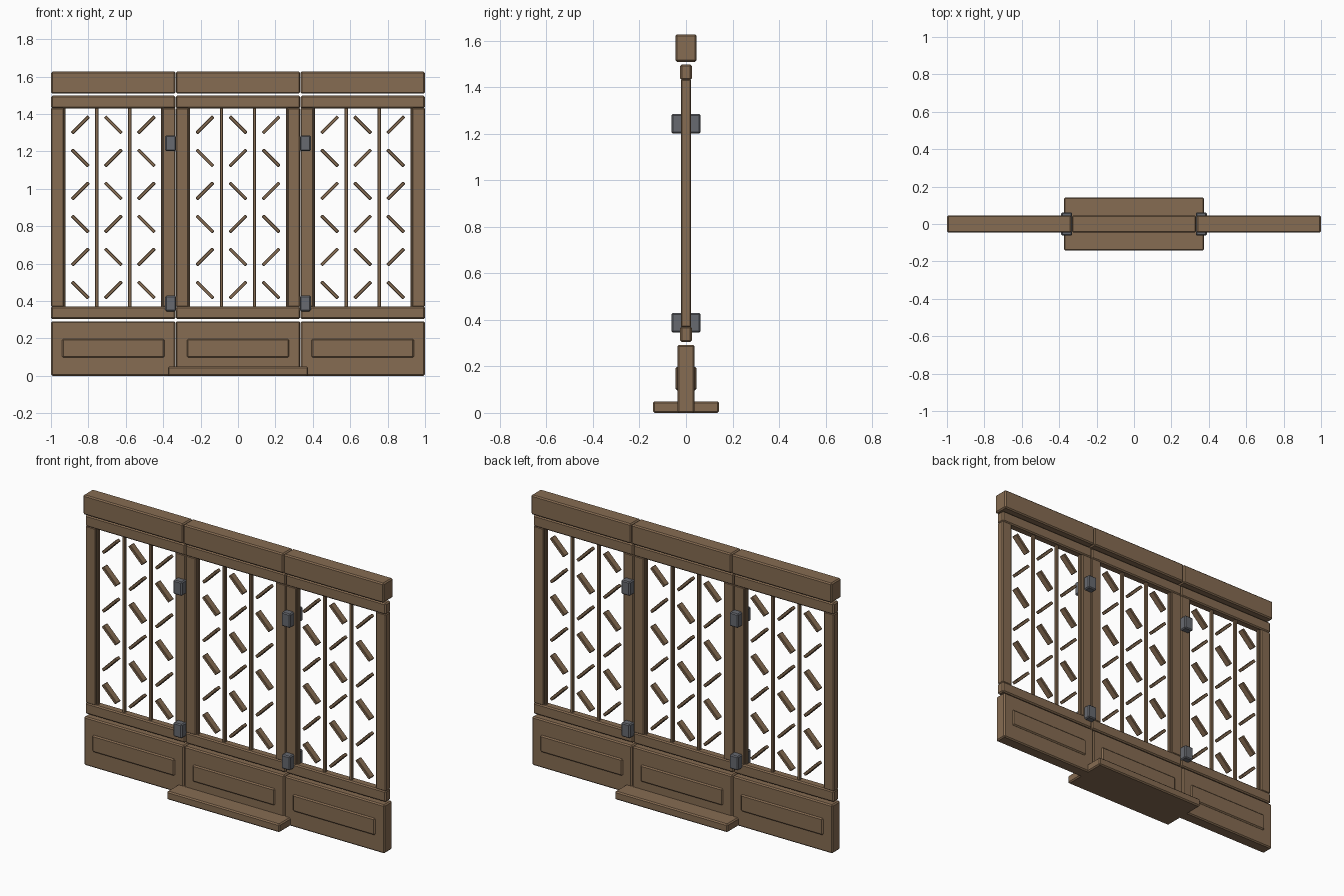
import bpy, bmesh, math
from mathutils import Matrix

cube = bpy.data.objects.get("Cube")
if cube:
    bpy.data.objects.remove(cube, do_unlink=True)


def material(name, rgb):
    m = bpy.data.materials.new(name)
    m.use_nodes = True
    m.diffuse_color = (*rgb, 1)
    m.node_tree.nodes["Principled BSDF"].inputs["Base Color"].default_value = (*rgb, 1)
    return m


WOOD = material("brown wood", (0.24, 0.15, 0.084))
IRON = material("grey iron", (0.135, 0.142, 0.16))


def box(name, x, z, depth, bevel=0.007, mat=WOOD, tilt=0.0):
    """Bevelled box spanning x and z ranges, centred on y, turned about y by tilt."""
    bm = bmesh.new()
    size = (x[1] - x[0], depth, z[1] - z[0])
    bmesh.ops.create_cube(bm, size=1, matrix=Matrix.Diagonal((*size, 1)))
    bmesh.ops.bevel(bm, geom=bm.edges[:], offset=bevel, segments=1, affect='EDGES')
    mesh = bpy.data.meshes.new(name)
    bm.to_mesh(mesh)
    bm.free()
    mesh.materials.append(mat)
    ob = bpy.data.objects.new(name, mesh)
    ob.location = (sum(x) / 2, 0, sum(z) / 2)
    ob.rotation_euler.y = tilt
    bpy.context.scene.collection.objects.link(ob)
    return ob


def around(c, half):
    return (c - half, c + half)


PITCH = 2 / 3
HALF = PITCH / 2 - 0.001
BAY = 0.1767

for side, label in ((-1, "right"), (0, "middle"), (1, "left")):
    cx = side * PITCH
    full = around(cx, HALF)

    # Solid base with a raised field on both faces
    box(label + "_base_panel", full, (0, 0.292), 0.075)
    box(label + "_raised_field", around(cx, 0.273), (0.097, 0.198), 0.09)

    # Rails and top beam
    box(label + "_lower_rail", full, (0.304, 0.371), 0.05)
    box(label + "_upper_rail", full, (1.43, 1.498), 0.05)
    box(label + "_top_beam", full, (1.509, 1.627), 0.092)

    # Stiles at both edges
    for s in (-1, 1):
        box(f"{label}_stile", around(cx + s * (HALF - 0.034), 0.034),
            (0.368, 1.433), 0.045, 0.005)

    # Thin upright bars
    for i in range(4):
        box(f"{label}_bar", around(cx + (i - 1.5) * BAY, 0.009),
            (0.368, 1.433), 0.02, 0.003)

    # Alternating diagonal lattice slats
    for col in range(3):
        for row in range(6):
            tilt = math.radians(-45 if (col + row) % 2 == 0 else 45)
            box(f"{label}_slat", around(cx + (col - 1) * BAY, 0.063),
                around(1.342 - row * 0.1765, 0.009), 0.04, 0.003, tilt=tilt)

# Hinge blocks passing through the stiles
for s in (-1, 1):
    for z in (0.387, 1.243):
        box("hinge", around(s * 0.36, 0.029), around(z, 0.042), 0.125, 0.006, IRON)

# Foot plate under the middle panel
box("foot_plate", around(0, 0.375), (0, 0.05), 0.285)
